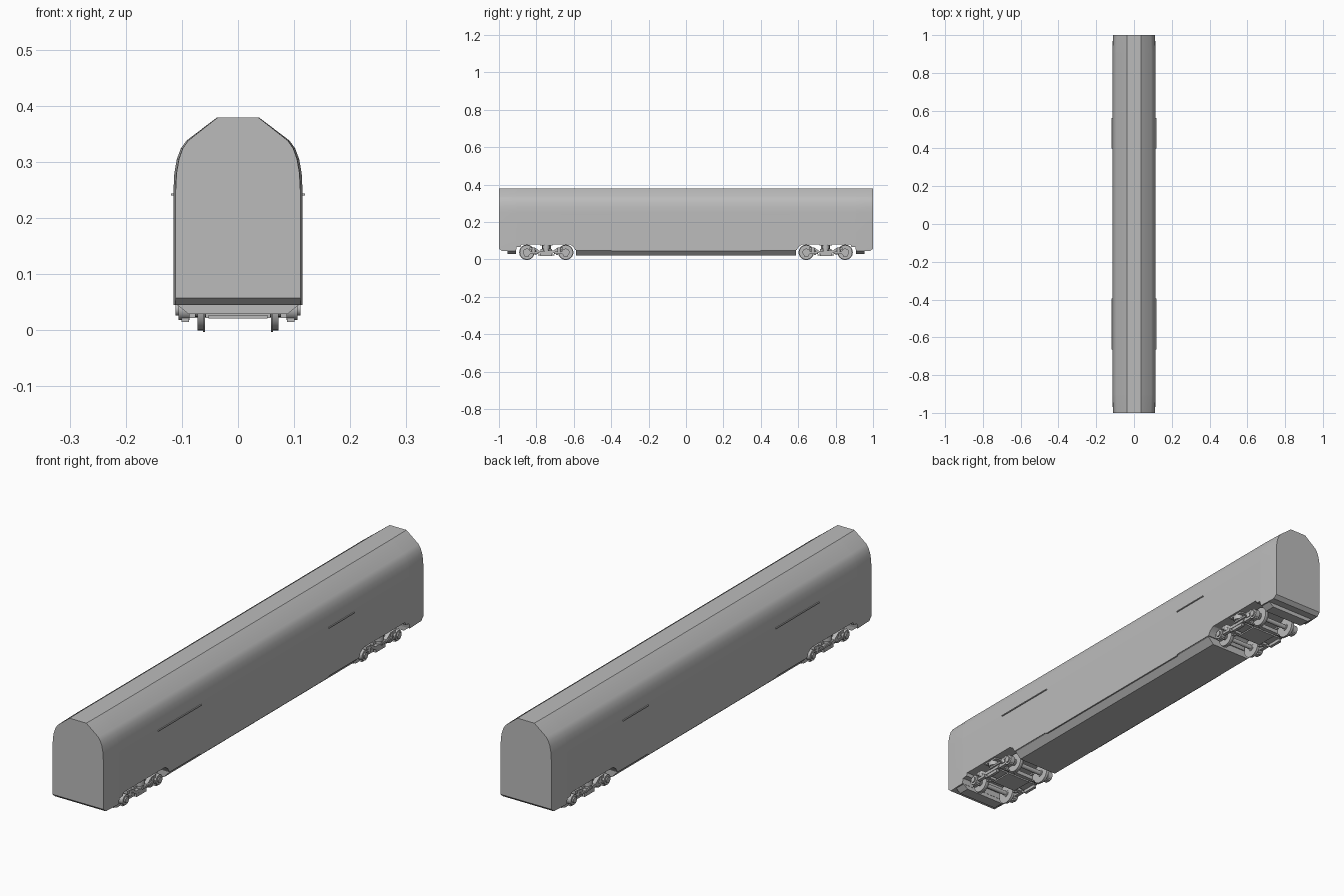
import bpy, bmesh, math
from mathutils import Matrix, Vector

cube = bpy.data.objects.get("Cube")
if cube:
    bpy.data.objects.remove(cube, do_unlink=True)

grey = bpy.data.materials.new("plain_grey")
grey.use_nodes = True
grey.diffuse_color = (0.5, 0.5, 0.5, 1)
grey.node_tree.nodes["Principled BSDF"].inputs["Base Color"].default_value = (0.5, 0.5, 0.5, 1)


def finish(name, bm, angle=30):
    bmesh.ops.recalc_face_normals(bm, faces=bm.faces)
    mesh = bpy.data.meshes.new(name)
    bm.to_mesh(mesh)
    bm.free()
    mesh.materials.append(grey)
    obj = bpy.data.objects.new(name, mesh)
    bpy.context.collection.objects.link(obj)
    bpy.ops.object.select_all(action="DESELECT")
    obj.select_set(True)
    bpy.context.view_layer.objects.active = obj
    bpy.ops.object.shade_smooth_by_angle(angle=math.radians(angle))
    return obj


def loft(bm, rings):
    """Skin closed rings of points and cap both ends."""
    loops = [[bm.verts.new(p) for p in ring] for ring in rings]
    n = len(loops[0])
    for a, b in zip(loops, loops[1:]):
        for i in range(n):
            j = (i + 1) % n
            bm.faces.new((a[i], a[j], b[j], b[i]))
    bm.faces.new(loops[0])
    bm.faces.new(loops[-1])


def box(bm, centre, size):
    m = Matrix.Translation(centre) @ Matrix.Diagonal((*size, 1))
    bmesh.ops.create_cube(bm, size=1, matrix=m)


def cylinder(bm, centre, radius, depth, axis="X", sides=24, top=None):
    turn = Matrix.Rotation(math.pi / 2, 4, "Y") if axis == "X" else Matrix()
    bmesh.ops.create_cone(bm, cap_ends=True, segments=sides, radius1=radius,
                          radius2=radius if top is None else top, depth=depth,
                          matrix=Matrix.Translation(centre) @ turn)


def mirrored(points):
    return points + [(-x, z) for x, z in reversed(points)]


# Body shell: wall and roof profile lofted along the car, raised over the bogies
upper = [(0.115, 0.25), (0.1135, 0.28), (0.109, 0.305), (0.102, 0.324),
         (0.092, 0.338), (0.038, 0.379)]
half = [(0, 1, 0.045), (0.395, 1, 0.045), (0.405, 1, 0.05), (0.592, 1, 0.05),
        (0.602, 1, 0.068), (0.62, 1, 0.08), (0.88, 1, 0.08), (0.884, 1, 0.068),
        (0.905, 1, 0.066), (0.909, 1, 0.045), (0.985, 0.972, 0.045), (1, 0.965, 0.058)]
stations = [(-y, w, b) for y, w, b in reversed(half[1:])] + half
bm = bmesh.new()
loft(bm, [[(x * w, y, z) for x, z in mirrored([(0.115, b)] + upper)]
          for y, w, b in stations])
finish("body_shell", bm)


# Underfloor fairings: trapezoid troughs
def trough(name, y0, y1, low):
    section = mirrored([(0.088, low), (0.112, 0.048), (0.112, 0.056)])
    bm = bmesh.new()
    loft(bm, [[(x, y, z) for x, z in section] for y in (y0, y1)])
    finish(name, bm)


trough("underfloor_fairing", -0.588, 0.588, 0.022)
trough("front_end_fairing", -0.955, -0.91, 0.029)
trough("back_end_fairing", 0.91, 0.955, 0.029)

# Thin rails on the side walls
for side, word in ((1, "left"), (-1, "right")):
    for y0, y1, place in ((-0.665, -0.395, "front"), (0.4, 0.56, "back")):
        bm = bmesh.new()
        box(bm, (side * 0.1165, (y0 + y1) / 2, 0.242), (0.005, y1 - y0, 0.004))
        finish(f"{place}_{word}_side_rail", bm)

# Bogies
for centre, place in ((-0.747, "front"), (0.747, "back")):
    wheels, boxes, frame, springs = (bmesh.new() for _ in range(4))
    for end in (-1, 1):
        y = centre + end * 0.104
        cylinder(wheels, (0, y, 0.038), 0.009, 0.2, sides=16)
        for side in (-1, 1):
            # Tread, flange and hub
            cylinder(wheels, (side * 0.067, y, 0.038), 0.038, 0.010, sides=32)
            cylinder(wheels, (side * 0.0605, y, 0.038), 0.041, 0.003, sides=32)
            cylinder(wheels, (side * 0.067, y, 0.038), 0.014, 0.02, sides=16)
            # Axle box with its cover and guide arm
            cylinder(boxes, (side * 0.096, y, 0.038), 0.02, 0.02, sides=20)
            cylinder(boxes, (side * 0.108, y, 0.038), 0.012, 0.006, sides=16)
            box(boxes, (side * 0.094, y - end * 0.034, 0.036), (0.014, 0.05, 0.014))
            box(boxes, (side * 0.094, y, 0.02), (0.014, 0.024, 0.01))
            # Primary spring
            cylinder(springs, (side * 0.094, y - end * 0.036, 0.05), 0.011, 0.022, "Z", 16)
            # Brake block
            box(frame, (side * 0.067, y - end * 0.047, 0.036), (0.014, 0.01, 0.024))
        box(frame, (0, y - end * 0.055, 0.038), (0.17, 0.016, 0.016))
    for side in (-1, 1):
        # Side beam, cranked down in the middle
        loft(frame, [[(side * x, centre + y, z + d) for x, z in
                      ((0.086, 0.0), (0.102, 0.0), (0.102, 0.013), (0.086, 0.013))]
                     for y, d in ((-0.09, 0.052), (-0.06, 0.05), (-0.035, 0.032),
                                  (0.035, 0.032), (0.06, 0.05), (0.09, 0.052))])
        box(frame, (side * 0.095, centre, 0.025), (0.012, 0.06, 0.012))
        # Air spring and its seat
        cylinder(springs, (side * 0.092, centre, 0.066), 0.019, 0.02, "Z", 20)
        cylinder(springs, (side * 0.092, centre, 0.05), 0.014, 0.014, "Z", 20)
        box(springs, (side * 0.094, centre, 0.078), (0.026, 0.066, 0.008))
        # Damper
        box(frame, (side * 0.107, centre + 0.03, 0.045), (0.006, 0.07, 0.007))
    # Cross member, floor plate and pivot
    box(frame, (0, centre, 0.044), (0.18, 0.06, 0.024))
    box(frame, (0, centre, 0.024), (0.105, 0.09, 0.006))
    cylinder(frame, (0, centre, 0.068), 0.024, 0.028, "Z", 20)
    finish(f"{place}_bogie_wheelsets", wheels)
    finish(f"{place}_bogie_axle_boxes", boxes)
    finish(f"{place}_bogie_frame", frame)
    finish(f"{place}_bogie_springs", springs)
